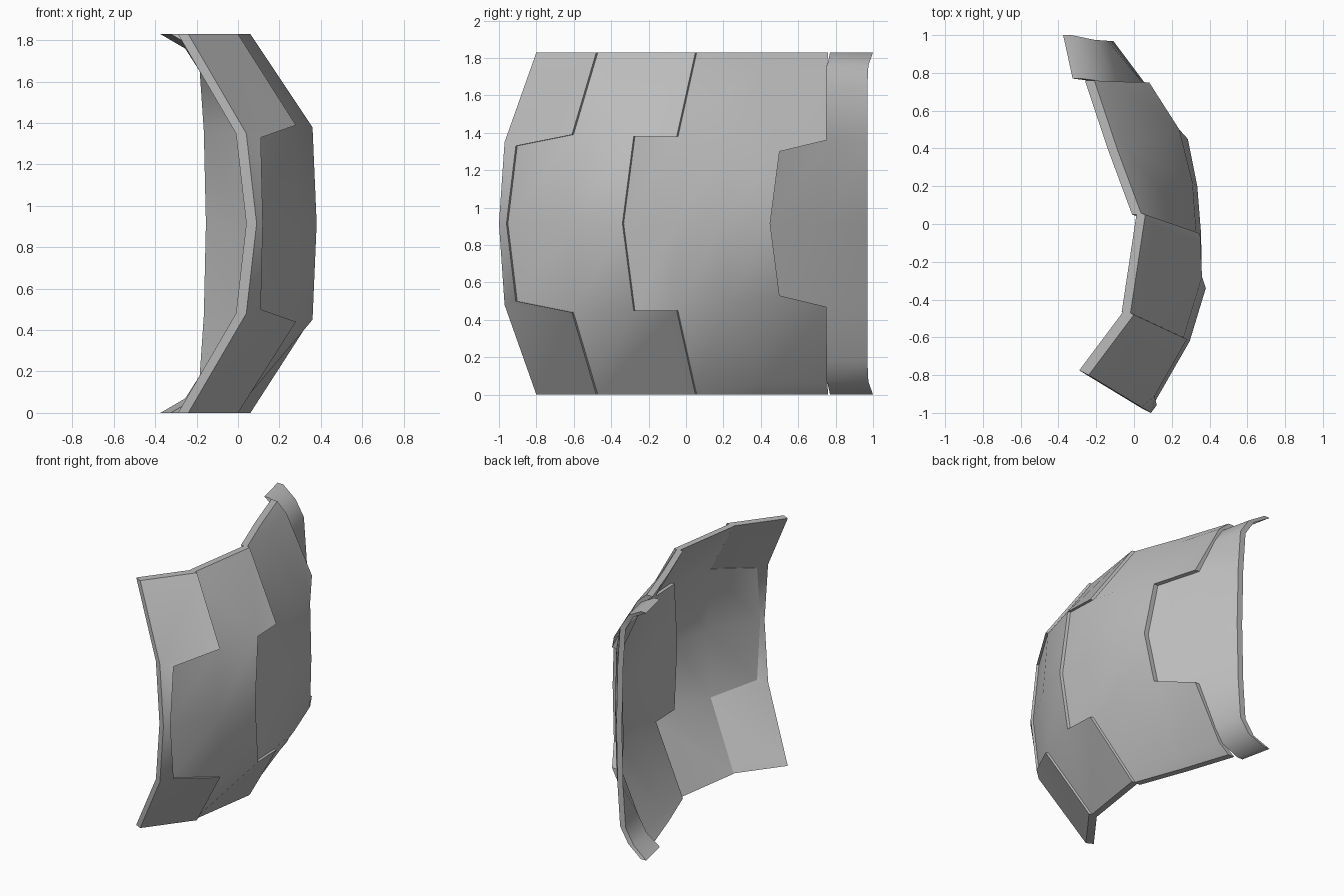
import bpy, bmesh, math

TOP = 1.83
MID = TOP / 2

if "Cube" in bpy.data.objects:
    bpy.data.objects.remove(bpy.data.objects["Cube"], do_unlink=True)

grey = bpy.data.materials.new("plate_grey")
grey.use_nodes = True
colour = (0.5, 0.5, 0.5, 1)
grey.diffuse_color = colour
grey.node_tree.nodes["Principled BSDF"].inputs["Base Color"].default_value = colour


def panel(name, points, faces, thickness, shear):
    """Upper half of a panel as named (x, y, z) points, mirrored down and thickened inward."""
    bm = bmesh.new()
    for mirrored in (False, True):
        verts = {k: bm.verts.new((x, y, TOP - z if mirrored else z))
                 for k, (x, y, z) in points.items()}
        for face in faces.split():
            loop = [verts[k] for k in face]
            bm.faces.new(loop[::-1] if mirrored else loop)
    bmesh.ops.remove_doubles(bm, verts=bm.verts[:], dist=0.0005)
    # Inner skin and side walls
    skin = bmesh.ops.extrude_face_region(bm, geom=bm.faces[:], use_keep_orig=True)
    inner = [g for g in skin["geom"] if isinstance(g, bmesh.types.BMVert)]
    bmesh.ops.translate(bm, verts=inner, vec=(-thickness, shear, 0))
    bmesh.ops.recalc_face_normals(bm, faces=bm.faces[:])
    mesh = bpy.data.meshes.new(name)
    bm.to_mesh(mesh)
    bm.free()
    mesh.materials.append(grey)
    ob = bpy.data.objects.new(name, mesh)
    bpy.context.collection.objects.link(ob)
    bpy.ops.object.select_all(action="DESELECT")
    ob.select_set(True)
    bpy.context.view_layer.objects.active = ob
    bpy.ops.object.shade_smooth_by_angle(angle=math.radians(45))


# Front border panel, narrow in the middle and wide above and below
panel("front_panel", {
    "a": (0.09, -1.0, MID), "b": (0.12, -0.96, MID),
    "c": (0.04, -0.97, 1.35), "d": (0.11, -0.91, 1.33), "e": (0.28, -0.61, 1.39),
    "f": (-0.24, -0.80, TOP), "g": (0.0, -0.48, TOP),
}, "abdc cde cegf", 0.05, 0.025)

# Second panel, tucked under the front one
panel("second_panel", {
    "a": (0.10, -0.96, MID), "b": (0.295, -0.62, MID), "c": (0.38, -0.34, MID),
    "d": (0.09, -0.91, 1.33), "e": (0.26, -0.61, 1.39),
    "f": (0.36, -0.28, 1.38), "g": (0.35, -0.05, 1.38),
    "h": (-0.02, -0.48, TOP), "i": (0.06, 0.05, TOP),
}, "abed bcfe efh fgih", 0.045, 0.015)

# Third panel, with a rim that bends inward toward the rear
panel("third_panel", {
    "a": (0.36, -0.34, MID), "b": (0.355, -0.05, MID),
    "c": (0.335, 0.2, MID), "d": (0.285, 0.45, MID),
    "e": (0.34, -0.28, 1.38), "f": (0.33, -0.05, 1.38),
    "g": (0.31, 0.22, 1.35), "h": (0.24, 0.5, 1.30), "i": (0.08, 0.75, 1.36),
    "j": (0.04, 0.05, TOP), "k": (-0.045, 0.4, 1.77), "l": (-0.13, 0.755, 1.76),
    "m": (-0.09, 0.4, TOP), "n": (-0.21, 0.76, TOP),
}, "abfe bcgf cdhg fgkj ghk hilk jkm klnm", 0.05, 0.0)

# Rear panel, ending in the corner flanges
panel("rear_panel", {
    "a": (0.25, 0.45, MID), "b": (0.055, 0.75, MID), "c": (-0.11, 0.97, MID),
    "d": (0.205, 0.5, 1.30), "e": (0.045, 0.75, 1.36), "f": (-0.12, 0.97, 1.36),
    "g": (-0.09, 0.75, 1.65), "h": (-0.14, 0.97, 1.65),
    "i": (-0.16, 0.755, 1.76), "j": (-0.21, 0.975, 1.76),
    "k": (-0.28, 0.77, TOP), "l": (-0.33, 1.0, TOP),
}, "abed bcfe efhg ghji ijlk", 0.045, 0.0)
